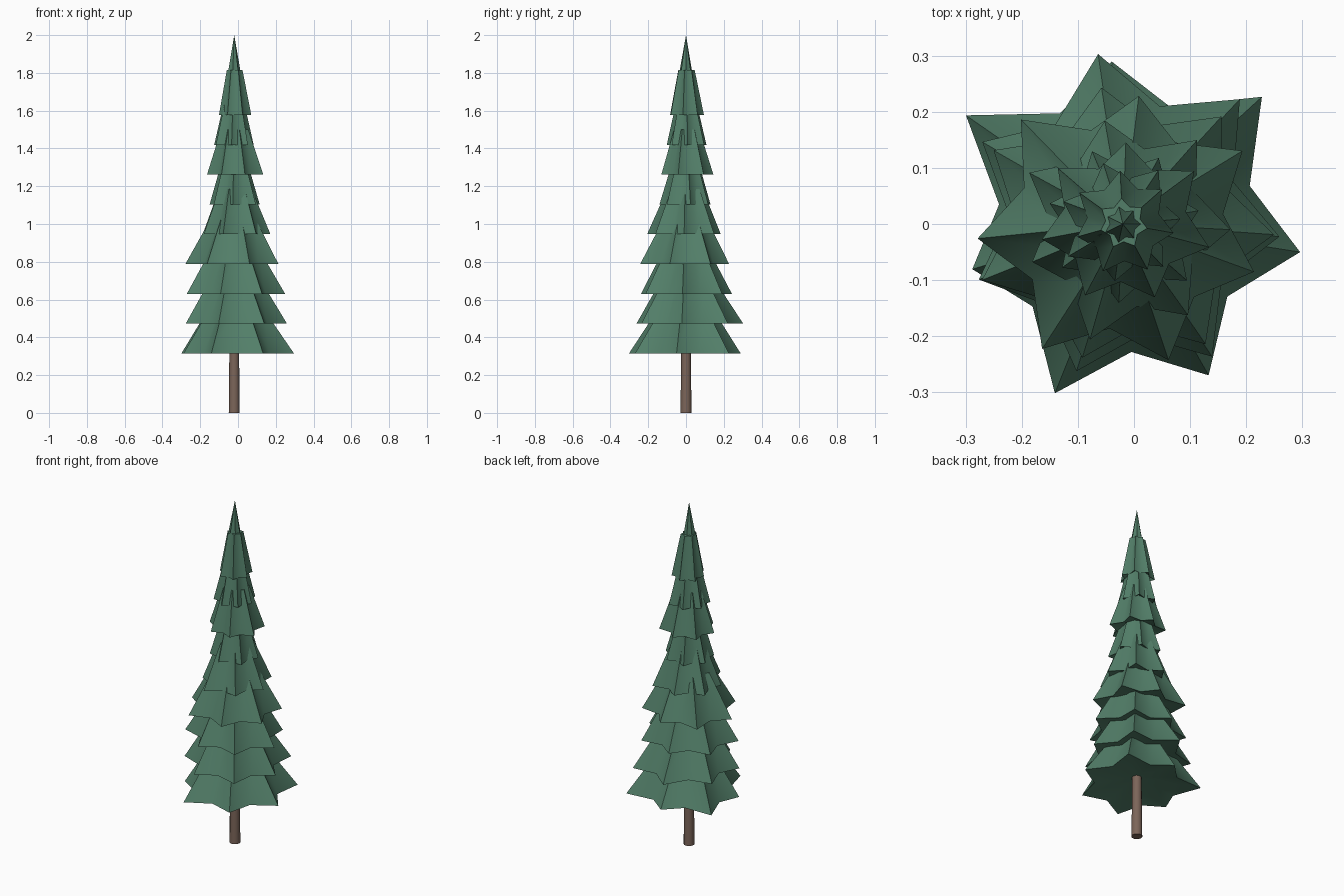
import bpy, bmesh, math, random

if "Cube" in bpy.data.objects:
    bpy.data.objects.remove(bpy.data.objects["Cube"])

random.seed(4)
AXIS_X = -0.02
POINTS = 7


def material(name, color):
    m = bpy.data.materials.new(name)
    m.diffuse_color = (*color, 1)
    m.use_nodes = True
    m.node_tree.nodes["Principled BSDF"].inputs["Base Color"].default_value = m.diffuse_color
    return m


green = material("needles", (0.085, 0.21, 0.14))
brown = material("bark", (0.20, 0.13, 0.10))


def star_ring(bm, tips, phase, scale, z):
    """Star outline: tips alternate with valleys drawn in between them."""
    verts = []
    for i, r in enumerate(tips):
        valley = 0.72 * (r + tips[(i + 1) % POINTS]) / 2
        for k, rad in enumerate((r, valley)):
            a = math.radians(phase) + (i + k / 2) * math.tau / POINTS
            verts.append(bm.verts.new((AXIS_X + scale * rad * math.cos(a),
                                       scale * rad * math.sin(a), z)))
    return verts


def fan(bm, ring, centre_z):
    c = bm.verts.new((AXIS_X, 0, centre_z))
    for i, v in enumerate(ring):
        bm.faces.new((v, ring[(i + 1) % len(ring)], c))


def branch_tier(name, z, tips, phase, pointed=False):
    bm = bmesh.new()
    rim = star_ring(bm, tips, phase, 1, z)
    n = len(rim)
    if pointed:
        fan(bm, rim, 2.0)
    else:
        top = star_ring(bm, tips, phase, 0.48, z + 0.24)
        for i in range(n):
            j = (i + 1) % n
            bm.faces.new((rim[i], rim[j], top[j], top[i]))
        fan(bm, top, z + 0.24)
    fan(bm, rim, z + 0.05)  # hollowed underside
    bmesh.ops.recalc_face_normals(bm, faces=bm.faces)
    me = bpy.data.meshes.new(name)
    bm.to_mesh(me)
    bm.free()
    ob = bpy.data.objects.new(name, me)
    bpy.context.collection.objects.link(ob)
    me.materials.append(green)
    bpy.ops.object.select_all(action='DESELECT')
    ob.select_set(True)
    bpy.context.view_layer.objects.active = ob
    bpy.ops.object.shade_smooth_by_angle(angle=math.radians(50))


# trunk
bpy.ops.mesh.primitive_cone_add(vertices=12, radius1=0.029, radius2=0.012,
                                depth=1.7, location=(AXIS_X, 0, 0.85))
trunk = bpy.context.object
trunk.name = "trunk"
trunk.data.materials.append(brown)
bpy.ops.object.shade_smooth_by_angle(angle=math.radians(40))

# wide lower tiers: first-tip angle, then tip radii
lower = [(-9, (.32, .336, .29, .34, .28, .325, .31)),
         (-4.6, (.28, .305, .306, .29, .275, .275, .285)),
         (-4, (.27, .26, .246, .265, .27, .249, .26)),
         (-20, (.249, .25, .23, .26, .26, .265, .256)),
         (-3, (.192, .20, .187, .19, .175, .214, .20))]
# narrow upper tiers: first-tip angle, mean tip radius
upper = [(10, .143), (-15, .152), (5, .108), (-10, .09), (0, .046)]
tiers = lower + [(p, [r * random.uniform(.92, 1.08) for _ in range(POINTS)])
                 for p, r in upper]

for i, (phase, tips) in enumerate(tiers):
    branch_tier(f"branch_tier_{i + 1}", 0.315 + 0.1577 * i, tips, phase,
                pointed=(i == len(tiers) - 1))
